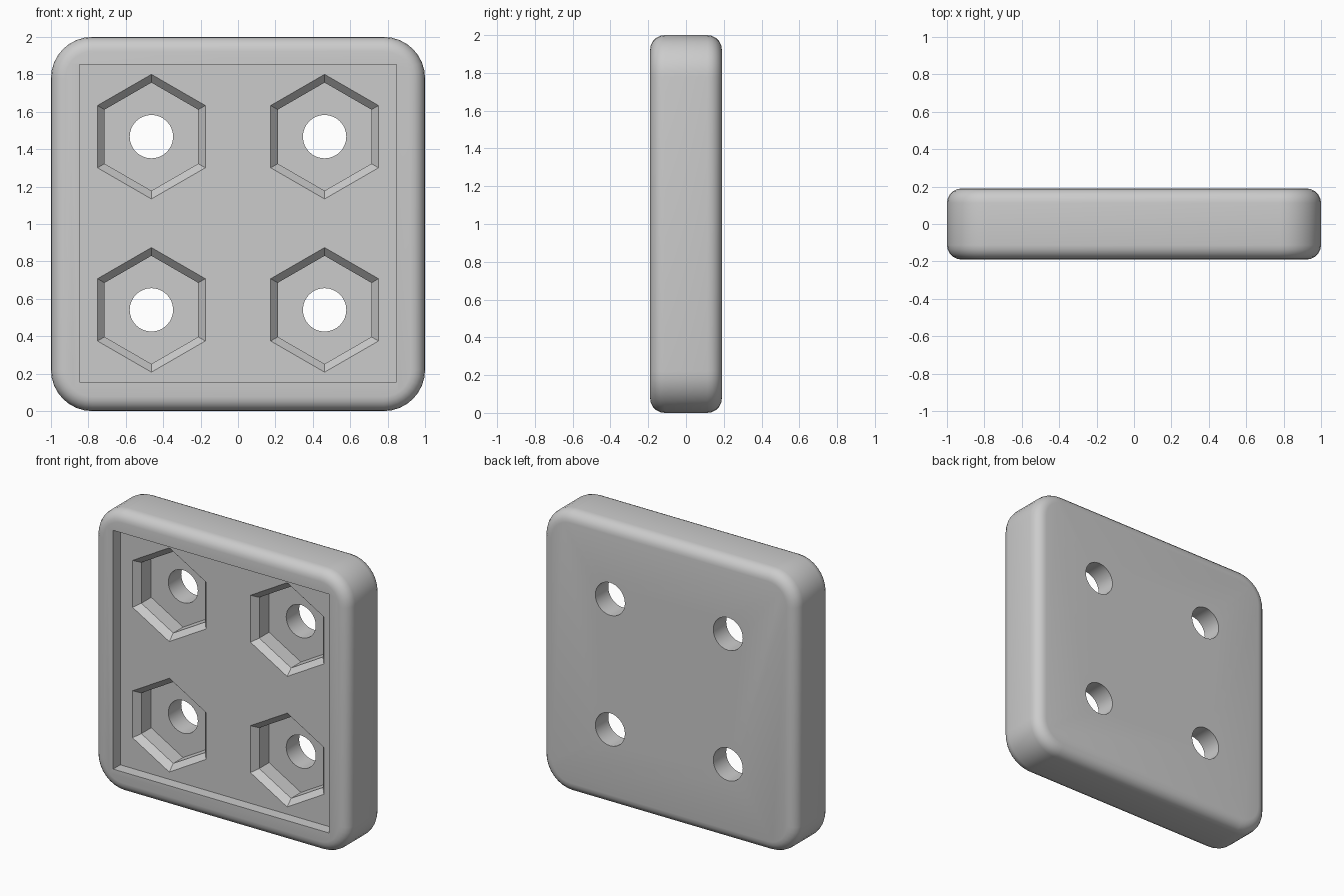
import bpy, bmesh
from math import cos, sin, pi, radians

if "Cube" in bpy.data.objects:
    bpy.data.objects.remove(bpy.data.objects["Cube"])


def new_object(name, bm):
    bmesh.ops.recalc_face_normals(bm, faces=bm.faces)
    mesh = bpy.data.meshes.new(name)
    bm.to_mesh(mesh)
    bm.free()
    obj = bpy.data.objects.new(name, mesh)
    bpy.context.collection.objects.link(obj)
    return obj


def box(size, centre):
    bm = bmesh.new()
    bmesh.ops.create_cube(bm, size=1)
    bmesh.ops.scale(bm, vec=size, verts=bm.verts)
    bmesh.ops.translate(bm, vec=centre, verts=bm.verts)
    return bm


def prism(name, cx, cz, sides, rings):
    """Closed solid along y from (radius, y) rings."""
    bm = bmesh.new()
    loops = [[bm.verts.new((cx + r * cos(pi / 2 + 2 * pi * i / sides), y,
                            cz + r * sin(pi / 2 + 2 * pi * i / sides)))
              for i in range(sides)] for r, y in rings]
    for a, b in zip(loops, loops[1:]):
        for i in range(sides):
            j = (i + 1) % sides
            bm.faces.new((a[i], a[j], b[j], b[i]))
    bm.faces.new(loops[0])
    bm.faces.new(loops[-1])
    return new_object(name, bm)


# Plate: rounded corners, then a softer round along front and back rims
HALF = 0.19
bm = box((2, 2 * HALF, 2), (0, 0, 1))
corners = [e for e in bm.edges if abs(e.verts[0].co.y - e.verts[1].co.y) > 0.1]
bmesh.ops.bevel(bm, geom=corners, offset=0.22, segments=8, profile=0.5, affect='EDGES')
rims = [e for e in bm.edges if abs(e.verts[0].co.y - e.verts[1].co.y) < 1e-4]
bmesh.ops.bevel(bm, geom=rims, offset=0.077, segments=5, profile=0.5, affect='EDGES')
plate = new_object("plate", bm)

# Shallow square recess in the front
FLOOR = -HALF + 0.08
cutters = [new_object("recess_cutter",
                      box((1.695, 0.2, 1.695), (0, FLOOR - 0.1, 1.004)))]

# Four chamfered hexagonal pockets with round through holes
for sx in (-1, 1):
    for sz in (-1, 1):
        cx, cz = sx * 0.463, 1.004 + sz * 0.463
        cutters.append(prism("hex_cutter", cx, cz, 6,
                             [(0.333, FLOOR - 0.05), (0.333, FLOOR),
                              (0.289, FLOOR + 0.045), (0.289, FLOOR + 0.155)]))
        cutters.append(prism("hole_cutter", cx, cz, 32,
                             [(0.116, FLOOR + 0.1), (0.116, HALF + 0.1)]))

bpy.context.view_layer.objects.active = plate
for cutter in cutters:
    cutter.hide_render = True
    mod = plate.modifiers.new("cut", 'BOOLEAN')
    mod.operation = 'DIFFERENCE'
    mod.solver = 'EXACT'
    mod.object = cutter
    bpy.ops.object.modifier_apply(modifier=mod.name)
    bpy.data.objects.remove(cutter)

plate.select_set(True)
bpy.ops.object.shade_smooth_by_angle(angle=radians(30))
